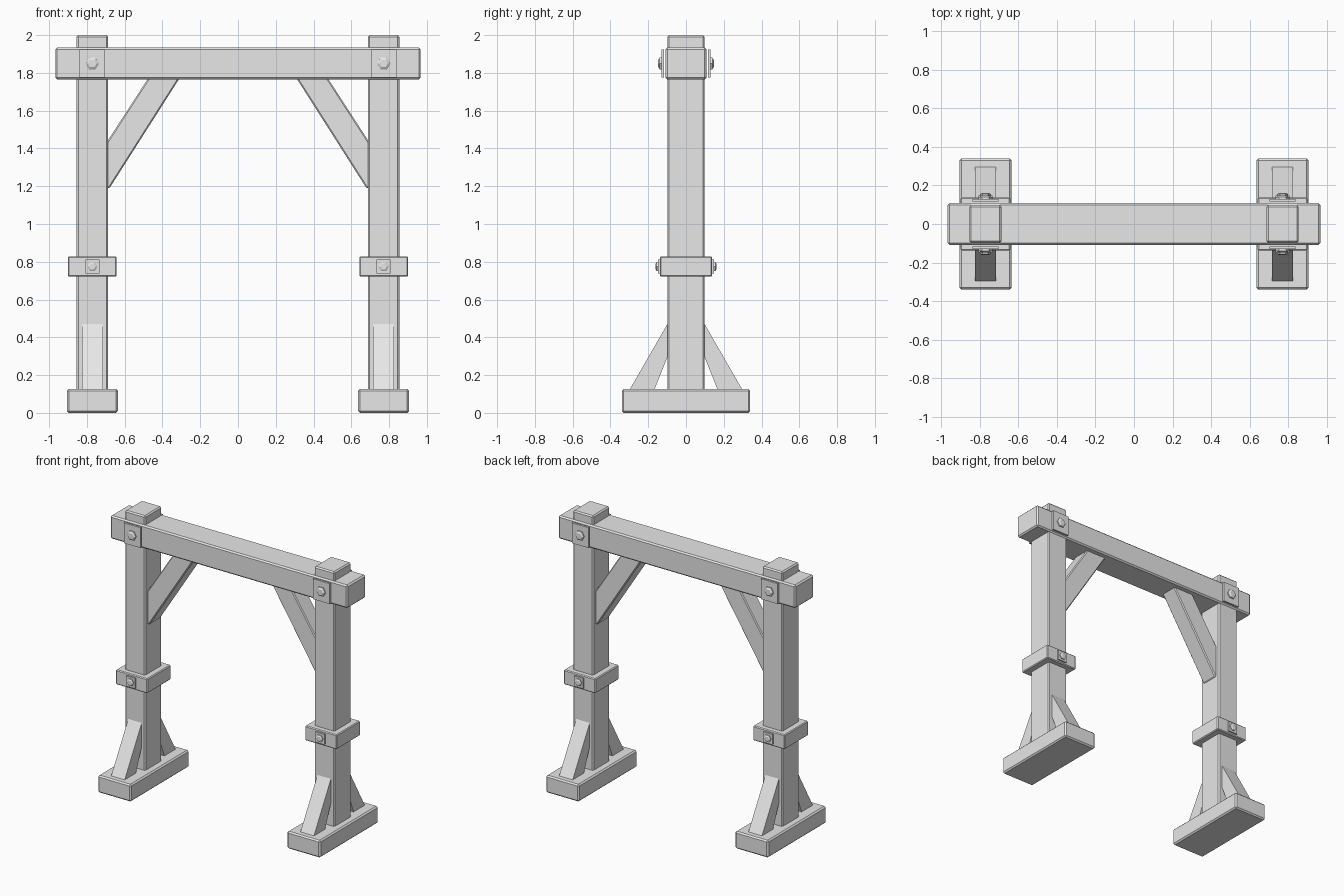
import bpy, bmesh, math
from mathutils import Matrix, Vector

if "Cube" in bpy.data.objects:
    bpy.data.objects.remove(bpy.data.objects["Cube"])

grey = bpy.data.materials.new("plain grey")
grey.diffuse_color = (0.8, 0.8, 0.8, 1)
grey.use_nodes = True
grey.node_tree.nodes["Principled BSDF"].inputs["Base Color"].default_value = grey.diffuse_color


def finish(name, bm, bevel=0):
    bmesh.ops.recalc_face_normals(bm, faces=bm.faces)
    me = bpy.data.meshes.new(name)
    bm.to_mesh(me)
    bm.free()
    me.materials.append(grey)
    ob = bpy.data.objects.new(name, me)
    bpy.context.collection.objects.link(ob)
    if bevel:
        mod = ob.modifiers.new("Bevel", "BEVEL")
        mod.width = bevel
        mod.segments = 1
    return ob


def box(name, x, y, z, bevel=0):
    """Box from (min, max) ranges."""
    bm = bmesh.new()
    bmesh.ops.create_cube(bm, size=1)
    for v in bm.verts:
        v.co = [r[0] + (c + 0.5) * (r[1] - r[0]) for r, c in zip((x, y, z), v.co)]
    return finish(name, bm, bevel)


def extruded(name, start, step, bevel=0):
    """Prism from a list of 3D profile points, swept along step."""
    bm = bmesh.new()
    face = bm.faces.new([bm.verts.new(p) for p in start])
    res = bmesh.ops.extrude_face_region(bm, geom=[face], use_keep_orig=True)
    moved = [g for g in res["geom"] if isinstance(g, bmesh.types.BMVert)]
    bmesh.ops.translate(bm, verts=moved, vec=Vector(step))
    return finish(name, bm, bevel)


def hex_bolt(name, x, y, z, r, h, d):
    """Six sided bolt head with chamfered crown, facing d along y."""
    bm = bmesh.new()
    rings = []
    for rad, out in ((r, 0), (r, h * 0.5), (r * 0.62, h)):
        rings.append([bm.verts.new((x + rad * math.cos(i * math.pi / 3), y + d * out,
                                    z + rad * math.sin(i * math.pi / 3))) for i in range(6)])
    for a, b in zip(rings, rings[1:]):
        for i in range(6):
            j = (i + 1) % 6
            bm.faces.new((a[i], a[j], b[j], b[i]))
    bm.faces.new(rings[0])
    bm.faces.new(rings[-1])
    finish(name, bm)


# Top beam
box("top_beam", (-0.967, 0.967), (-0.108, 0.108), (1.765, 1.935), 0.01)

for s, side in ((-1, "left"), (1, "right")):
    cx = 0.771 * s
    # Post, foot and collar
    box(side + "_post", (cx - 0.083, cx + 0.083), (-0.098, 0.098), (0.1, 2.0), 0.009)
    box(side + "_foot", (cx - 0.135, cx + 0.135), (-0.34, 0.34), (0, 0.127), 0.01)
    box(side + "_collar", (cx - 0.129, cx + 0.129), (-0.138, 0.138), (0.721, 0.829), 0.006)

    # Diagonal brace between post and beam
    prof = [(0.70, 1.19), (0.68, 1.19), (0.304, 1.78), (0.47, 1.78), (0.70, 1.425)]
    extruded(side + "_beam_brace", [(s * x, -0.065, z) for x, z in prof], (0, 0.13, 0), 0.007)

    for d, face in ((-1, "front"), (1, "back")):
        tag = side + "_" + face
        # Sloping strut on the foot
        prof = [(0.09, 0.485), (0.303, 0.115), (0.171, 0.115), (0.09, 0.315)]
        extruded(tag + "_foot_strut", [(cx - 0.055, d * y, z) for y, z in prof], (0.11, 0, 0))
        # Plates and bolts on beam and collar
        for part, z, hw, hh, y0, y1, r, h in (
                ("beam", 1.85, 0.068, 0.075, 0.117, 0.131, 0.036, 0.016),
                ("collar", 0.775, 0.037, 0.038, 0.134, 0.149, 0.028, 0.012)):
            box(tag + "_" + part + "_plate", (cx - hw, cx + hw),
                tuple(sorted((d * y0, d * y1))), (z - hh, z + hh))
            hex_bolt(tag + "_" + part + "_bolt", cx, d * y1, z, r, h, d)
